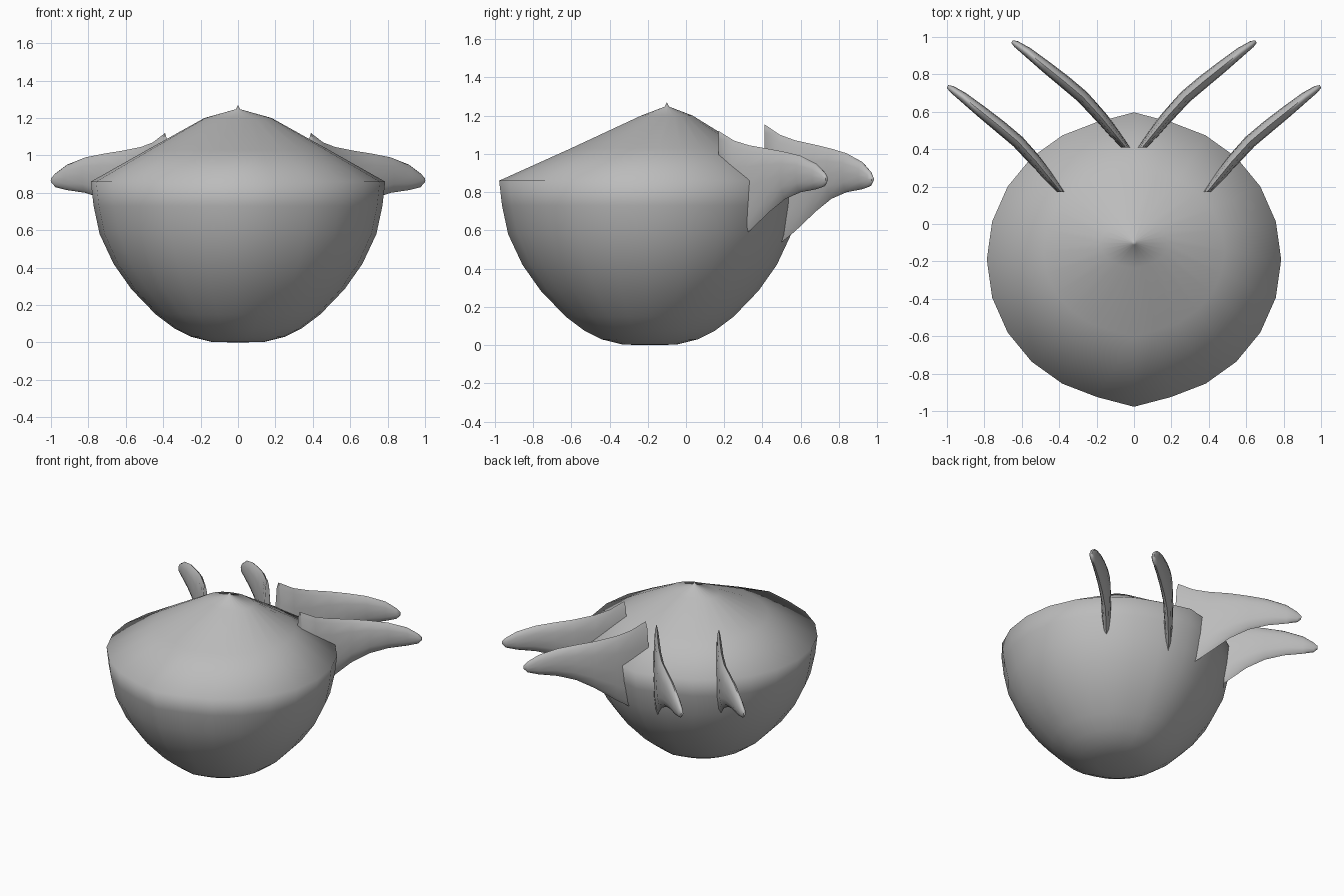
import bpy, bmesh, math
from mathutils import Vector

if "Cube" in bpy.data.objects:
    bpy.data.objects.remove(bpy.data.objects["Cube"])

grey = bpy.data.materials.new("plain grey")
grey.diffuse_color = (0.5, 0.5, 0.5, 1)
grey.use_nodes = True
grey.node_tree.nodes["Principled BSDF"].inputs["Base Color"].default_value = grey.diffuse_color
SIDES = 24


def make_object(name, rings, cap_start=None, cap_end=None, angle=50):
    """Skin a list of closed rings; a cap is a point (fan) or True (flat face)."""
    bm = bmesh.new()
    loops = [[bm.verts.new(p) for p in ring] for ring in rings]
    n = len(loops[0])
    for a, b in zip(loops, loops[1:]):
        for i in range(n):
            j = (i + 1) % n
            bm.faces.new((a[i], a[j], b[j], b[i]))
    for loop, cap in ((loops[0], cap_start), (loops[-1], cap_end)):
        if cap is True:
            bm.faces.new(loop)
        elif cap is not None:
            tip = bm.verts.new(cap)
            for i in range(n):
                bm.faces.new((loop[i], loop[(i + 1) % n], tip))
    bmesh.ops.recalc_face_normals(bm, faces=bm.faces)
    mesh = bpy.data.meshes.new(name)
    bm.to_mesh(mesh)
    bm.free()
    mesh.materials.append(grey)
    obj = bpy.data.objects.new(name, mesh)
    bpy.context.collection.objects.link(obj)
    bpy.ops.object.select_all(action='DESELECT')
    obj.select_set(True)
    bpy.context.view_layer.objects.active = obj
    bpy.ops.object.shade_smooth_by_angle(angle=math.radians(angle))
    return obj


def body_ring(r, z, cy=-0.19, ry=None):
    """Ring slightly pinched to a point at the front and back."""
    ry = r if ry is None else ry
    ring = []
    for i in range(SIDES):
        a = 2 * math.pi * i / SIDES
        k = 1 if i % (SIDES // 2) == SIDES // 4 else 1 - 0.035 * math.sin(a) ** 2
        ring.append((r * k * math.cos(a), cy + ry * k * math.sin(a), z))
    return ring


# Round bowl with a conical lid, one continuous shell
profile = [(0.14, 0.003), (0.25, 0.03), (0.34, 0.075), (0.44, 0.15), (0.57, 0.285),
           (0.665, 0.42), (0.74, 0.58), (0.772, 0.73), (0.787, 0.86)]
rings = [body_ring(r, z) for r, z in profile]
rings.append(body_ring(0.485, 1.03, -0.145, 0.455))
rings.append(body_ring(0.18, 1.20, -0.10, 0.135))
rings.append(body_ring(0.012, 1.247, -0.10))
make_object("bowl_and_lid", rings, (0, -0.19, 0), (0, -0.10, 1.27), 75)

# Curved fin stations: x, y, top z, bottom z, half thickness
stations = [(0.39, 0.17, 1.12, 0.50, 0.026), (0.455, 0.25, 1.07, 0.53, 0.03),
            (0.52, 0.33, 1.045, 0.595, 0.033), (0.62, 0.44, 1.025, 0.70, 0.035),
            (0.715, 0.52, 1.01, 0.765, 0.035), (0.815, 0.60, 0.99, 0.80, 0.032),
            (0.915, 0.68, 0.95, 0.815, 0.026), (0.975, 0.722, 0.905, 0.83, 0.018),
            (0.997, 0.736, 0.88, 0.855, 0.008)]


def make_fin(name, side, dx, dy, lift):
    rings = []
    for i, (x, y, top, bottom, t) in enumerate(stations):
        p, q = stations[max(i - 1, 0)], stations[min(i + 1, len(stations) - 1)]
        along = Vector((q[0] - p[0], q[1] - p[1])).normalized()
        if i == 0:
            along = Vector((0, 1))      # root is cut square to the body
        top += lift * (1 - i / (len(stations) - 1))
        mid, half = (top + bottom) / 2, (top - bottom) / 2
        ring = []
        for k in range(12):
            a = 2 * math.pi * k / 12
            w = t * math.cos(a)
            ring.append((side * (x + dx + along.y * w), y + dy - along.x * w,
                         mid + half * math.sin(a)))
        rings.append(ring)
    make_object(name, rings, True, True, 60)


# Two mirrored pairs of fins at the back
for side, label in ((1, "right"), (-1, "left")):
    make_fin("outer_fin_" + label, side, 0, 0, 0)
    make_fin("inner_fin_" + label, side, -0.345, 0.24, 0.035)
